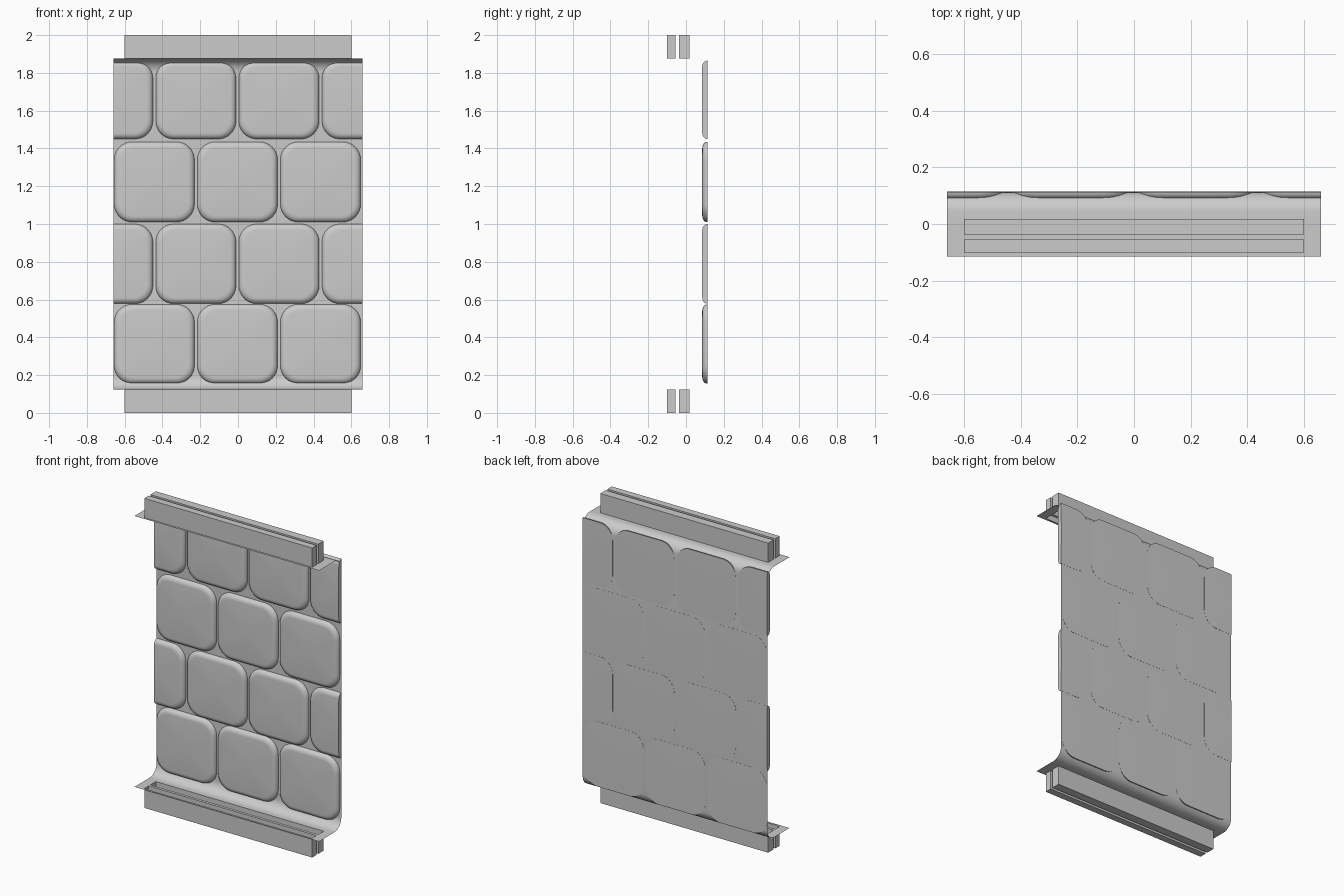
import bpy, bmesh, math

if "Cube" in bpy.data.objects:
    bpy.data.objects.remove(bpy.data.objects["Cube"])

HALF_X = 0.66            # half width of the sheet
SHEET_Y = 0.112          # back plane of the sheet
LOW, HIGH = 0.125, 1.875  # flange heights
BARS_Y = [(-0.10, -0.055), (-0.037, 0.018)]


def finish(bm, name, angle=35):
    bmesh.ops.recalc_face_normals(bm, faces=bm.faces)
    me = bpy.data.meshes.new(name)
    bm.to_mesh(me)
    bm.free()
    ob = bpy.data.objects.new(name, me)
    bpy.context.collection.objects.link(ob)
    bpy.ops.object.select_all(action='DESELECT')
    ob.select_set(True)
    bpy.context.view_layer.objects.active = ob
    bpy.ops.object.shade_smooth_by_angle(angle=math.radians(angle))
    return ob


# Thin backing sheet: C-shaped profile swept in x, with slots where the bars are
def backing_sheet():
    r = 0.07
    flat = [(-0.114, LOW)] + [(y, LOW) for pair in BARS_Y for y in pair]
    arc = [(SHEET_Y - r + r * math.sin(a), LOW + r - r * math.cos(a))
           for a in (math.pi / 2 * i / 10 for i in range(11))]
    half = flat + arc
    profile = half + [(y, LOW + HIGH - z) for y, z in reversed(half)]
    slots = {1, 3, len(profile) - 3 - 1, len(profile) - 1 - 3 + 2}
    slots = {1, 3, len(profile) - 5, len(profile) - 3}
    bm = bmesh.new()
    xs = (-HALF_X, -0.6, 0.6, HALF_X)
    rows = [[bm.verts.new((x, y, z)) for x in xs] for y, z in profile]
    for i in range(len(rows) - 1):
        for j in range(3):
            if j == 1 and i in slots:
                continue
            bm.faces.new((rows[i][j], rows[i][j + 1],
                          rows[i + 1][j + 1], rows[i + 1][j]))
    finish(bm, "backing_sheet")


# Hollow rail, open on the side that meets the flange
def rail(name, y0, y1, z_open, z_closed):
    bm = bmesh.new()
    ring = [(-0.6, y0), (0.6, y0), (0.6, y1), (-0.6, y1)]
    a = [bm.verts.new((x, y, z_open)) for x, y in ring]
    b = [bm.verts.new((x, y, z_closed)) for x, y in ring]
    for i in range(4):
        j = (i + 1) % 4
        bm.faces.new((a[i], a[j], b[j], b[i]))
    bm.faces.new(b)
    finish(bm, name)


def rounded_rect(w, h, r, seg=8):
    pts = []
    for k, (sx, sz) in enumerate([(1, 1), (-1, 1), (-1, -1), (1, -1)]):
        for i in range(seg + 1):
            a = math.pi / 2 * (k + i / seg)
            pts.append((sx * (w / 2 - r) + r * math.cos(a),
                        sz * (h / 2 - r) + r * math.sin(a)))
    return pts


# Cushion-shaped stone with a softly rounded front edge, trimmed at the sides
def stone(name, cx, z0, z1):
    w, h, cz = 0.425, z1 - z0, (z0 + z1) / 2
    bm = bmesh.new()
    rings = []
    for i in range(7):
        a = math.pi / 2 * i / 6
        d = 0.032 * (1 - math.cos(a))
        y = 0.113 - 0.027 * math.sin(a)
        rings.append([bm.verts.new((cx + x, y, cz + z)) for x, z in
                      rounded_rect(w - 2 * d, h - 2 * d, 0.095 - d * 0.6)])
    n = len(rings[0])
    front = bm.verts.new((cx, 0.0845, cz))
    back = bm.verts.new((cx, 0.115, cz))
    for i in range(n):
        j = (i + 1) % n
        for p, q in zip(rings, rings[1:]):
            bm.faces.new((p[i], p[j], q[j], q[i]))
        bm.faces.new((rings[-1][i], rings[-1][j], front))
        bm.faces.new((rings[0][j], rings[0][i], back))
    for s in (-1, 1):
        if s * cx + w / 2 > HALF_X:
            cut = bmesh.ops.bisect_plane(
                bm, geom=bm.verts[:] + bm.edges[:] + bm.faces[:],
                plane_co=(s * HALF_X, 0, 0), plane_no=(s, 0, 0), clear_outer=True)
            edges = [e for e in cut["geom_cut"] if isinstance(e, bmesh.types.BMEdge)]
            bmesh.ops.holes_fill(bm, edges=edges, sides=0)
    finish(bm, name, 50)


backing_sheet()

for k, (y0, y1) in enumerate(BARS_Y):
    rail(f"bottom_rail_{k}", y0, y1, LOW, 0)
    rail(f"top_rail_{k}", y0, y1, HIGH, 2)

# Running-bond courses of stones
courses = [(0.155, 0.575), (0.578, 1.0), (1.01, 1.435), (1.45, 1.865)]
for row, (z0, z1) in enumerate(courses):
    centres = [-0.44, 0, 0.44] if row % 2 == 0 else [-0.66, -0.22, 0.22, 0.66]
    for col, cx in enumerate(centres):
        stone(f"stone_{row}_{col}", cx - 0.003, z0, z1)
